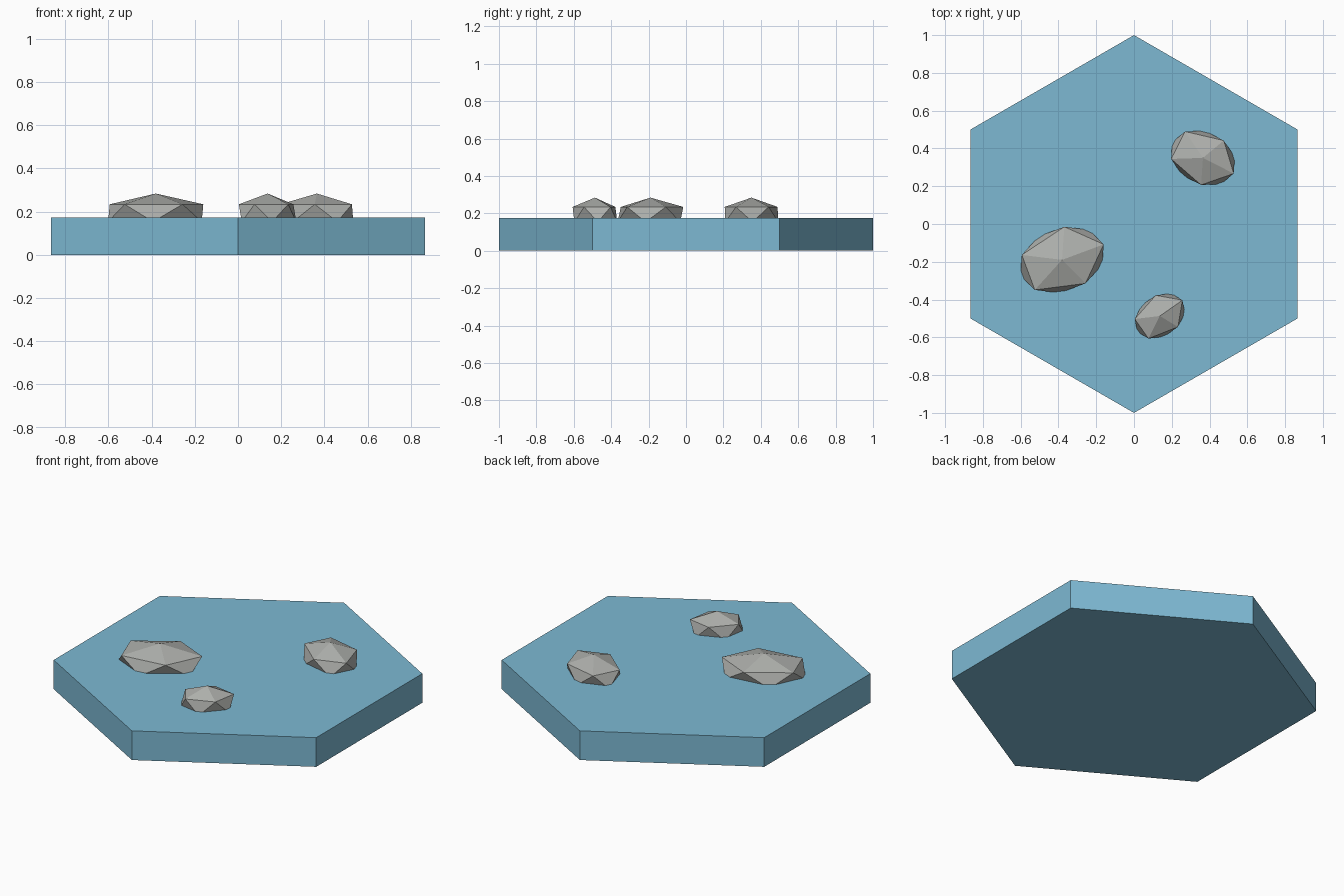
import bpy, math

if "Cube" in bpy.data.objects:
    bpy.data.objects.remove(bpy.data.objects["Cube"])


def make_material(name, colour):
    m = bpy.data.materials.new(name)
    m.diffuse_color = (*colour, 1)
    m.use_nodes = True
    m.node_tree.nodes["Principled BSDF"].inputs["Base Color"].default_value = m.diffuse_color
    return m


blue = make_material("water blue", (0.205, 0.485, 0.65))
grey = make_material("stone grey", (0.42, 0.43, 0.41))

TOP = 0.174

# Hexagonal water tile, points facing front and back
bpy.ops.mesh.primitive_cylinder_add(vertices=6, radius=1, depth=TOP,
                                    location=(0, 0, TOP / 2))
tile = bpy.context.object
tile.name = "water_tile"
tile.data.materials.append(blue)

# Flattened faceted rocks, partly sunk in the water:
# x, y, length radius, width radius, turn in degrees
rocks = [
    (-0.381, -0.190, 0.263, 0.188, 20.4),
    (0.365, 0.350, 0.204, 0.155, -27.0),
    (0.137, -0.487, 0.163, 0.120, 35.0),
]
for i, (x, y, sx, sy, turn) in enumerate(rocks, 1):
    bpy.ops.mesh.primitive_ico_sphere_add(subdivisions=1, radius=1,
                                          location=(x, y, 0.194),
                                          rotation=(0, 0, math.radians(turn)))
    rock = bpy.context.object
    rock.name = f"rock_{i}"
    rock.scale = (sx, sy, 0.09)
    rock.data.materials.append(grey)
